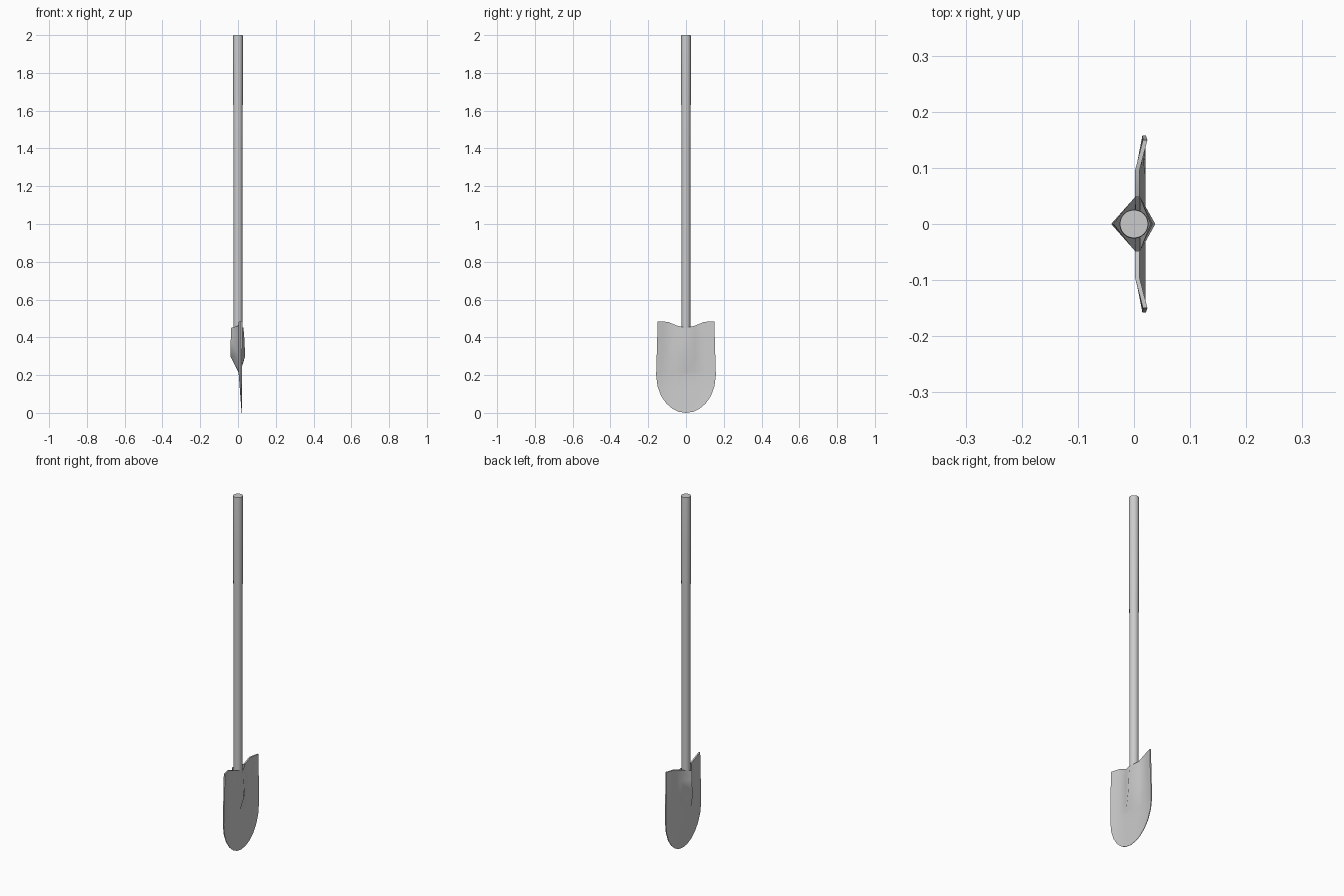
import bpy, bmesh, math

if "Cube" in bpy.data.objects:
    bpy.data.objects.remove(bpy.data.objects["Cube"])


def finish(bm, name, angle):
    bmesh.ops.remove_doubles(bm, verts=bm.verts, dist=0.0004)
    bmesh.ops.recalc_face_normals(bm, faces=bm.faces)
    mesh = bpy.data.meshes.new(name)
    bm.to_mesh(mesh)
    bm.free()
    obj = bpy.data.objects.new(name, mesh)
    bpy.context.collection.objects.link(obj)
    bpy.ops.object.select_all(action='DESELECT')
    obj.select_set(True)
    bpy.context.view_layer.objects.active = obj
    bpy.ops.object.shade_smooth_by_angle(angle=math.radians(angle))
    return obj


def lerp(pts, t):
    for (a, va), (b, vb) in zip(pts, pts[1:]):
        if t <= b:
            return va + (vb - va) * max(0, (t - a) / (b - a))
    return pts[-1][1]


# Round wooden handle with a gently narrowed middle
bm = bmesh.new()
SIDES = 24
rings = []
for z, r in [(0.31, 0.023), (0.6, 0.0235), (1.3, 0.0235), (1.7, 0.0255), (1.99, 0.026), (2.0, 0.025)]:
    rings.append([bm.verts.new((r * math.cos(2 * math.pi * i / SIDES),
                                r * math.sin(2 * math.pi * i / SIDES), z)) for i in range(SIDES)])
for lo, hi in zip(rings, rings[1:]):
    for i in range(SIDES):
        j = (i + 1) % SIDES
        bm.faces.new((lo[i], lo[j], hi[j], hi[i]))
bm.faces.new(rings[0])
bm.faces.new(rings[-1])
finish(bm, "handle", 40)

# Curved blade: front and back sheets that part in the middle to form the socket
COLS = [-1, -0.82, -0.64, -0.32, 0, 0.32, 0.64, 0.82, 1]
ROWS = [0, 0.006, 0.022, 0.05, 0.09, 0.14, 0.2, 0.215, 0.3, 0.4, 0.48]
TOP_RISE = [(0, -0.03), (0.14, -0.03), (0.32, -0.018), (0.64, 0.002), (1, 0.004)]
RIDGE_BACK = [(0.21, 0.0), (0.3, 0.044), (0.48, 0.038)]
RIDGE_FRONT = [(0.21, 0.0), (0.3, 0.028), (0.48, 0.019)]


def sheet(bm, side):
    grid = []
    for z in ROWS:
        half = 0.158 * math.sqrt(1 - (1 - z / 0.2) ** 2) if z < 0.2 else lerp([(0.2, 0.158), (0.48, 0.150)], z)
        row = []
        for c in COLS:
            a = abs(c)
            mid = lerp([(0, 0.02), (0.2, 0.007), (0.48, 0.006)], z)
            edge = lerp([(0, 0.02), (0.2, 0.018), (0.48, 0.02)], z)
            x = lerp([(0, mid), (0.64, mid), (1, edge)], a)
            x += side * lerp([(0, 0.0008), (0.2, 0.003), (0.48, 0.004)], z)
            if c == 0:
                x += side * lerp(RIDGE_FRONT if side > 0 else RIDGE_BACK, z)
            dz = lerp(TOP_RISE, a) if z == ROWS[-1] else 0
            row.append(bm.verts.new((x, c * half, z + dz)))
        grid.append(row)
    for lo, hi in zip(grid, grid[1:]):
        for i in range(len(COLS) - 1):
            bm.faces.new((lo[i], lo[i + 1], hi[i + 1], hi[i]))
    return grid


bm = bmesh.new()
f, b = sheet(bm, 1), sheet(bm, -1)
n = len(COLS) - 1
# Rim along both sides
for k in range(len(ROWS) - 1):
    for i in (0, n):
        bm.faces.new((f[k][i], f[k + 1][i], b[k + 1][i], b[k][i]))
# Top rim, left open around the socket
for i in range(n):
    if abs(COLS[i] + COLS[i + 1]) > 0.5:
        bm.faces.new((f[-1][i], f[-1][i + 1], b[-1][i + 1], b[-1][i]))
finish(bm, "blade", 50)
